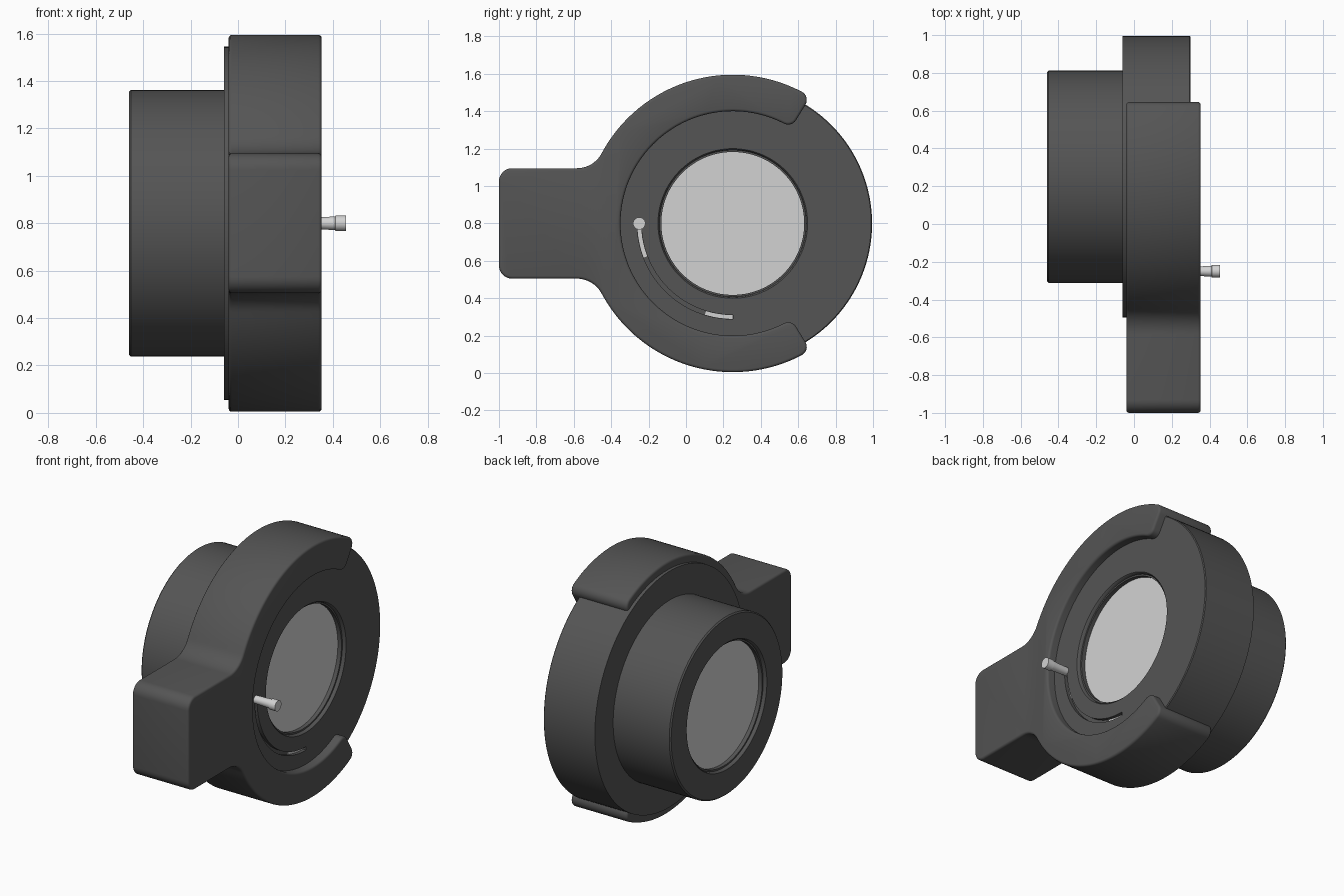
import bpy, bmesh, math

if "Cube" in bpy.data.objects:
    bpy.data.objects.remove(bpy.data.objects["Cube"])

CY, CZ = 0.25, 0.80   # optical axis (runs along x)


def material(name, v):
    m = bpy.data.materials.new(name)
    m.diffuse_color = (v, v, v, 1)
    m.use_nodes = True
    m.node_tree.nodes["Principled BSDF"].inputs["Base Color"].default_value = m.diffuse_color
    return m


DARK = material("dark grey", 0.09)
LIGHT = material("light grey", 0.65)


def activate(ob):
    bpy.ops.object.select_all(action='DESELECT')
    ob.select_set(True)
    bpy.context.view_layer.objects.active = ob


def finish(name, bm, mat):
    bmesh.ops.recalc_face_normals(bm, faces=bm.faces[:])
    me = bpy.data.meshes.new(name)
    bm.to_mesh(me)
    bm.free()
    me.materials.append(mat)
    ob = bpy.data.objects.new(name, me)
    bpy.context.collection.objects.link(ob)
    return ob


def smooth(ob):
    activate(ob)
    bpy.ops.object.shade_smooth_by_angle(angle=math.radians(35))


def arc(cy, cz, r, a0, a1, n):
    out = []
    for i in range(n + 1):
        a = math.radians(a0 + (a1 - a0) * i / n)
        out.append((cy + r * math.cos(a), cz + r * math.sin(a)))
    return out


def prism(name, pts, x0, x1, mat):
    """Extrude a y-z outline along x."""
    bm = bmesh.new()
    f = bm.faces.new([bm.verts.new((x0, y, z)) for y, z in pts])
    ext = bmesh.ops.extrude_face_region(bm, geom=[f])
    vs = [g for g in ext['geom'] if isinstance(g, bmesh.types.BMVert)]
    bmesh.ops.translate(bm, verts=vs, vec=(x1 - x0, 0, 0))
    return finish(name, bm, mat)


def lathe(name, prof, cy, cz, mat, n=128, closed=False):
    """Revolve (x, radius) points around an axis parallel to x."""
    bm = bmesh.new()
    rings = []
    for x, r in prof:
        rings.append([bm.verts.new((x, y, z)) for y, z in arc(cy, cz, r, 0, 360, n)[:-1]])
    pairs = list(zip(rings, rings[1:]))
    if closed:
        pairs.append((rings[-1], rings[0]))
    else:
        bm.faces.new(rings[0])
        bm.faces.new(rings[-1])
    for a, b in pairs:
        for i in range(n):
            j = (i + 1) % n
            bm.faces.new((a[i], a[j], b[j], b[i]))
    return finish(name, bm, mat)


def arc_strip(name, r0, r1, a0, a1, x0, x1, mat):
    n = max(4, int((a1 - a0) / 2))
    return prism(name, arc(CY, CZ, r0, a0, a1, n) + arc(CY, CZ, r1, a1, a0, n), x0, x1, mat)


# main housing: wide disc, rear tube and stepped bore
body = lathe("housing", [
    (0.24, 0.382), (0.28, 0.382), (0.28, 0.392), (0.295, 0.395), (0.30, 0.40),
    (0.30, 0.740), (0.295, 0.745), (-0.06, 0.745), (-0.06, 0.5625),
    (-0.452, 0.5625), (-0.46, 0.5545), (-0.46, 0.40), (-0.455, 0.395),
    (-0.44, 0.392), (-0.44, 0.382), (-0.40, 0.382)], CY, CZ, DARK, closed=True)

# curved lever slot cut in the front face
cutter = arc_strip("slot_cutter", 0.489, 0.511, 180, 270, 0.275, 0.35, DARK)
cutter.hide_render = True
activate(body)
mod = body.modifiers.new("slot", 'BOOLEAN')
mod.object = cutter
mod.operation = 'DIFFERENCE'
mod.solver = 'EXACT'
bpy.ops.object.modifier_apply(modifier="slot")
bpy.data.objects.remove(cutter)
smooth(body)

# light strips at both ends of the slot
arc_strip("slot_strip_upper", 0.49, 0.51, 180, 201, 0.273, 0.28, LIGHT)
arc_strip("slot_strip_lower", 0.49, 0.51, 253, 269.8, 0.273, 0.28, LIGHT)

# front and rear glass
for name, x in (("front_glass", 0.245), ("rear_glass", -0.405)):
    smooth(lathe(name, [(x - 0.01, 0.385), (x + 0.01, 0.385)], CY, CZ, LIGHT))

# lever pin
smooth(lathe("lever_pin", [(0.27, 0.024), (0.36, 0.026), (0.41, 0.029), (0.412, 0.033),
                           (0.455, 0.033)], CY - 0.5, CZ, LIGHT, n=24))

# clamp ring with arm: upper half outline, then mirrored
RO, RI, END, C = 0.795, 0.60, 58.5, 0.05      # radii, end angle, corner radius
HALF, F = 0.295, 0.15                         # arm half height, fillet radius
fy = math.sqrt((RO + F) ** 2 - (HALF + F) ** 2)
fa = math.degrees(math.atan2(HALF + F, fy))
do = math.degrees(math.asin(C / (RO - C)))
di = math.degrees(math.asin(C / (RI + C)))
oc = arc(CY, CZ, RO - C, END + do, END + do, 1)[0]
ic = arc(CY, CZ, RI + C, END + di, END + di, 1)[0]
upper = arc(-1 + 0.07, CZ + HALF - 0.07, 0.07, 180, 90, 8)
upper += arc(CY - fy, CZ + HALF + F, F, 270, 360 - fa, 10)
upper += arc(CY, CZ, RO, 180 - fa, END + do, 48)[1:]
upper += arc(*oc, C, END + do, END - 90, 8)[1:]
upper += arc(*ic, C, END - 90, END + di - 180, 8)
upper += arc(CY, CZ, RI, END + di, 180, 60)[1:]
outline = upper + [(y, 2 * CZ - z) for y, z in reversed(upper[:-1])]
clamp = prism("clamp_with_arm", outline, -0.04, 0.353, DARK)
activate(clamp)
bev = clamp.modifiers.new("edge_rounding", 'BEVEL')
bev.width = 0.014
bev.segments = 3
bev.limit_method = 'ANGLE'
bev.angle_limit = math.radians(60)
bev.use_clamp_overlap = False
bpy.ops.object.modifier_apply(modifier="edge_rounding")
smooth(clamp)
